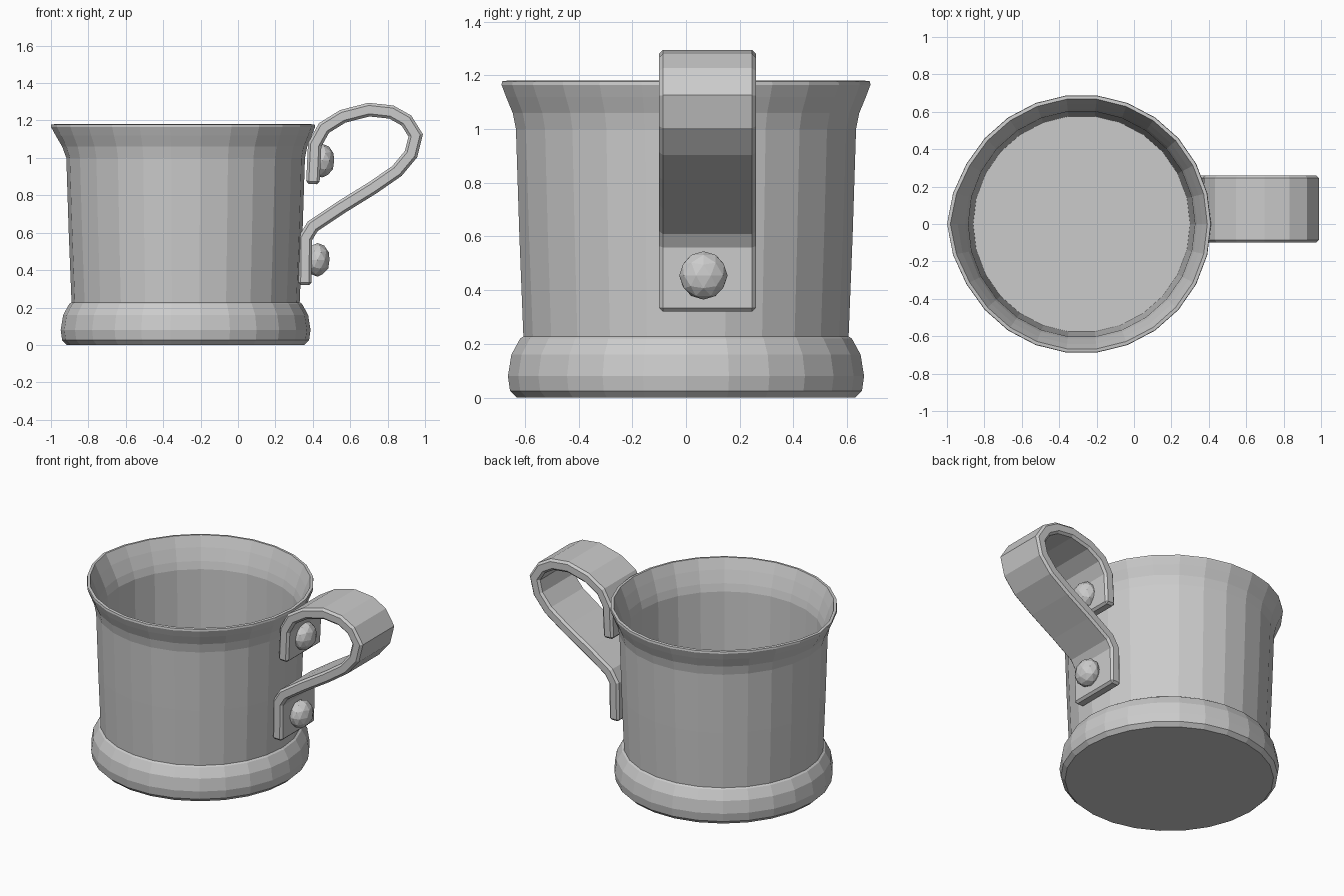
import bpy, bmesh, math
from mathutils import Vector

if "Cube" in bpy.data.objects:
    bpy.data.objects.remove(bpy.data.objects["Cube"])

CX = -0.28   # cup axis
HY = 0.08    # handle centre in y
SEG = 26


def finish(name, bm):
    bmesh.ops.recalc_face_normals(bm, faces=bm.faces)
    me = bpy.data.meshes.new(name)
    bm.to_mesh(me)
    bm.free()
    ob = bpy.data.objects.new(name, me)
    bpy.context.collection.objects.link(ob)
    return ob


def lathe(name, profile):
    """Spin an (r, z) profile round the cup axis and cap both ends."""
    bm = bmesh.new()
    rings = []
    for r, z in profile:
        ring = []
        for i in range(SEG):
            a = 2 * math.pi * i / SEG
            x, y = r * math.cos(a), r * math.sin(a)
            # slight pouring lip opposite the handle
            lip = max(0, (z - 1.0) / 0.18) * max(0, 1 - abs(a - math.pi) / 0.55)
            ring.append(bm.verts.new((CX + x - 0.03 * lip, y, z)))
        rings.append(ring)
    for a, b in zip(rings, rings[1:]):
        for i in range(SEG):
            j = (i + 1) % SEG
            bm.faces.new((a[i], a[j], b[j], b[i]))
    bm.faces.new(rings[0])
    bm.faces.new(rings[-1])
    return finish(name, bm)


def strap(name, path, thick, width):
    """Flat strap of rectangular section following an (x, z) path."""
    pts = [Vector(p) for p in path]
    bm = bmesh.new()
    rings = []
    for i, p in enumerate(pts):
        d1 = (p - pts[i - 1]).normalized() if i else (pts[1] - p).normalized()
        d2 = (pts[i + 1] - p).normalized() if i < len(pts) - 1 else d1
        t = (d1 + d2).normalized()
        n = Vector((-t.y, t.x)) * thick / 2 / max(0.6, t.dot(d1))
        rings.append([bm.verts.new((p.x + s * n.x, HY + w * width / 2, p.y + s * n.y))
                      for s, w in ((1, 1), (1, -1), (-1, -1), (-1, 1))])
    for a, b in zip(rings, rings[1:]):
        for k in range(4):
            m = (k + 1) % 4
            bm.faces.new((a[k], a[m], b[m], b[k]))
    bm.faces.new(rings[0])
    bm.faces.new(rings[-1])
    ob = finish(name, bm)
    bev = ob.modifiers.new("edge_bevel", 'BEVEL')
    bev.width = 0.014
    bev.segments = 1
    bev.limit_method = 'ANGLE'
    bev.angle_limit = math.radians(60)
    return ob


def rivet(name, x, z):
    bm = bmesh.new()
    bmesh.ops.create_icosphere(bm, subdivisions=2, radius=0.09)
    bmesh.ops.scale(bm, vec=(0.75, 1, 1), verts=bm.verts)
    bmesh.ops.translate(bm, vec=(x, HY - 0.015, z), verts=bm.verts)
    return finish(name, bm)


# Cup: base moulding, wall, flared rim, then down the inside to the floor
lathe("cup", [
    (0.635, 0.0), (0.66, 0.025), (0.668, 0.08), (0.655, 0.16), (0.622, 0.22),
    (0.61, 0.228), (0.625, 0.6), (0.638, 1.0), (0.65, 1.06), (0.675, 1.12),
    (0.692, 1.165), (0.69, 1.178), (0.672, 1.18), (0.645, 1.11),
    (0.618, 1.03), (0.606, 0.98), (0.595, 0.5), (0.58, 0.06)])

# Handle strap from the lower tab, round the loop, to the upper tab
strap("handle", [
    (0.357, 0.32), (0.36, 0.57), (0.40, 0.635), (0.55, 0.735), (0.72, 0.84),
    (0.85, 0.93), (0.925, 1.02), (0.95, 1.12), (0.90, 1.2), (0.82, 1.245),
    (0.70, 1.258), (0.56, 1.222), (0.46, 1.16), (0.41, 1.07), (0.40, 0.86)],
    0.072, 0.36)

# Rivets through both tabs
rivet("lower_rivet", 0.425, 0.455)
rivet("upper_rivet", 0.45, 0.985)
